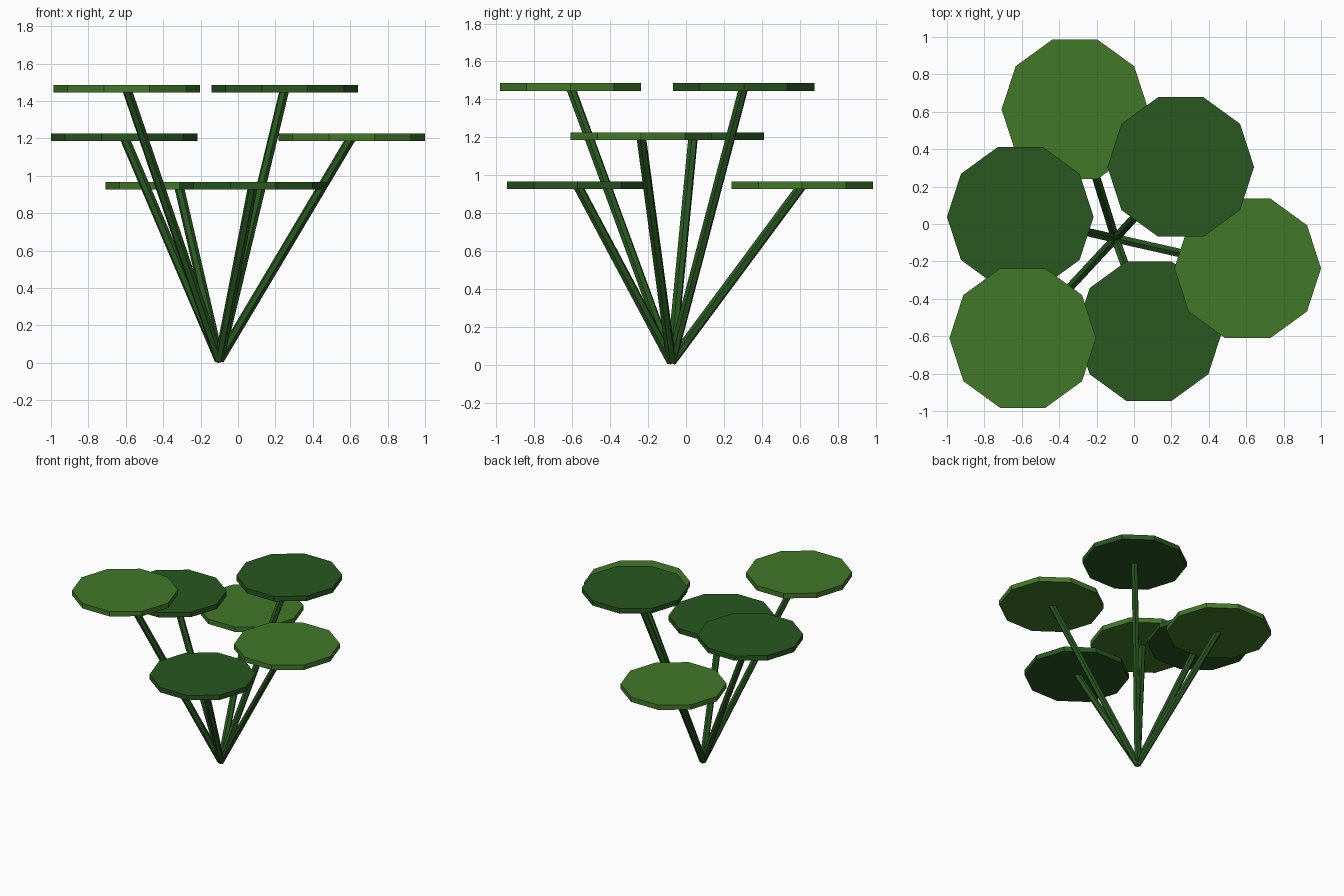
import bpy
from math import pi
from mathutils import Vector

if "Cube" in bpy.data.objects:
    bpy.data.objects.remove(bpy.data.objects["Cube"])

BASE = Vector((-0.10, -0.077, 0.015))
LEAF_R, LEAF_T, STEM_R = 0.392, 0.04, 0.026


def material(name, rgb):
    m = bpy.data.materials.new(name)
    m.diffuse_color = (*rgb, 1)
    m.use_nodes = True
    m.node_tree.nodes["Principled BSDF"].inputs["Base Color"].default_value = m.diffuse_color
    return m


light = material("light_green", (0.055, 0.19, 0.022))
dark = material("dark_green", (0.021, 0.095, 0.014))


def prism(name, sides, radius, depth, centre, rotation, mat):
    bpy.ops.mesh.primitive_cylinder_add(vertices=sides, radius=radius, depth=depth,
                                        location=centre, rotation=rotation)
    ob = bpy.context.object
    ob.name = name
    ob.data.materials.append(mat)
    return ob


# Leaf pad centres, going round the plant in 60 degree steps
leaves = [
    (0.25, 0.305, 1.465, dark),
    (-0.316, 0.613, 0.946, light),
    (-0.608, 0.038, 1.206, dark),
    (-0.595, -0.61, 1.465, light),
    (0.08, -0.573, 0.946, dark),
    (0.608, -0.237, 1.206, light),
]

for i, (x, y, z, mat) in enumerate(leaves, 1):
    top = Vector((x, y, z))
    # Flat ten-sided leaf pad
    prism(f"leaf_{i}", 10, LEAF_R, LEAF_T, top, (0, 0, pi / 2), mat)
    # Slanted stem from the shared root to the pad
    axis = top - BASE
    prism(f"stem_{i}", 6, STEM_R, axis.length, (top + BASE) / 2,
          axis.to_track_quat('Z', 'Y').to_euler(), dark)
